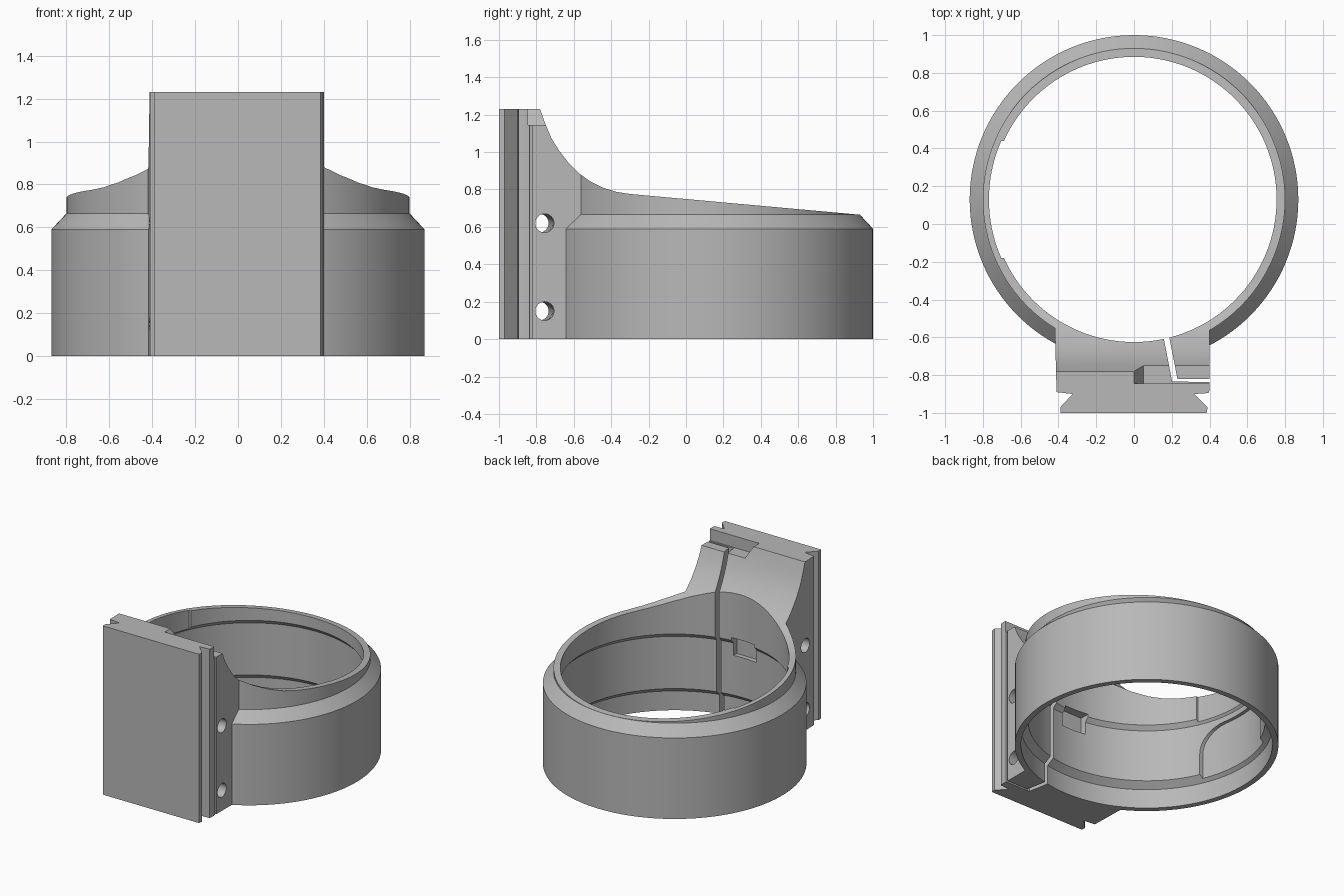
import bpy, bmesh, math
from mathutils import Matrix

cube = bpy.data.objects.get("Cube")
if cube:
    bpy.data.objects.remove(cube, do_unlink=True)

CY = 0.13      # ring axis position in y
SEG = 128

grey = bpy.data.materials.new("plain grey")
grey.use_nodes = True
COLOUR = (0.48, 0.48, 0.48, 1)
grey.diffuse_color = COLOUR
grey.node_tree.nodes["Principled BSDF"].inputs["Base Color"].default_value = COLOUR


def finish(name, bm):
    bmesh.ops.recalc_face_normals(bm, faces=bm.faces)
    mesh = bpy.data.meshes.new(name)
    bm.to_mesh(mesh)
    bm.free()
    mesh.materials.append(grey)
    ob = bpy.data.objects.new(name, mesh)
    bpy.context.collection.objects.link(ob)
    return ob


def lathe(name, profile):
    """Solid of revolution about the ring axis from (radius, z) points."""
    bm = bmesh.new()
    rings = []
    for r, z in profile:
        rings.append([bm.verts.new((r * math.cos(a), CY + r * math.sin(a), z))
                      for a in (2 * math.pi * i / SEG for i in range(SEG))])
    for lo, hi in zip(rings, rings[1:]):
        for i in range(SEG):
            j = (i + 1) % SEG
            bm.faces.new((lo[i], lo[j], hi[j], hi[i]))
    bm.faces.new(rings[0])
    bm.faces.new(rings[-1])
    return finish(name, bm)


def prism(name, points, axis, lo, hi):
    """Extrude a polygon along an axis: (x, y) for z, (y, z) for x, (x, z) for y."""
    place = {"z": lambda p, t: (p[0], p[1], t),
             "x": lambda p, t: (t, p[0], p[1]),
             "y": lambda p, t: (p[0], t, p[1])}[axis]
    bm = bmesh.new()
    face = bm.faces.new([bm.verts.new(place(p, lo)) for p in points])
    new = bmesh.ops.extrude_face_region(bm, geom=[face])["geom"]
    for v in new:
        if isinstance(v, bmesh.types.BMVert):
            v.co["xyz".index(axis)] = hi
    return finish(name, bm)


def boolean(target, tool, operation="DIFFERENCE"):
    mod = target.modifiers.new("cut", "BOOLEAN")
    mod.operation, mod.solver, mod.object = operation, "EXACT", tool
    bpy.context.view_layer.objects.active = target
    bpy.ops.object.modifier_apply(modifier=mod.name)
    bpy.data.objects.remove(tool, do_unlink=True)


# Ring wall with chamfered shoulder
body = lathe("clamp_ring_with_rail", [(0.87, 0), (0.87, 0.59), (0.80, 0.665), (0.80, 1.1)])

# Mounting block with dovetail rail on the front
block = prism("mount_block", [
    (-0.39, -1), (0.385, -1), (0.39, -0.97), (0.32, -0.90), (0.395, -0.895),
    (0.40, -0.88), (0.40, -0.5), (-0.42, -0.5), (-0.41, -0.89), (-0.325, -0.90),
    (-0.39, -0.97)], "z", 0, 1.23)
boolean(body, block, "UNION")

# Stepped bore, wider towards the bottom
boolean(body, lathe("bore", [(0.83, -0.1), (0.83, 0.14), (0.782, 0.18), (0.782, 0.56),
                             (0.755, 0.59), (0.755, 1.5)]))

# Swept upper edge running from the tall block down to the back
sweep = [(-0.78, 1.4), (-0.78, 1.23), (-0.75, 1.145), (-0.72, 1.075), (-0.68, 1.01),
         (-0.63, 0.945), (-0.57, 0.885), (-0.51, 0.842), (-0.44, 0.808), (-0.37, 0.787),
         (-0.3, 0.776), (0.92, 0.666), (1.2, 0.641), (1.2, 1.4)]
boolean(body, prism("top_sweep", sweep, "x", -1.1, 1.1))

# Slit that frees the clamp jaw
boolean(body, prism("clamp_slit", [
    (0.143, -0.53), (0.173, -0.53), (0.23, -0.82), (0.5, -0.822),
    (0.5, -0.838), (0.202, -0.834)], "z", -0.1, 1.4))

# Pocket with a slanted end at the top of the jaw
boolean(body, prism("jaw_pocket", [(0.05, 1.145), (0.5, 1.145), (0.5, 1.3), (-0.04, 1.3)],
                    "y", -0.845, -0.6))

# Two screw holes across the block
for z in (0.15, 0.62):
    bm = bmesh.new()
    tilt = Matrix.Translation((0, -0.77, z)) @ Matrix.Rotation(math.radians(2), 4, "Z")
    bmesh.ops.create_cone(bm, cap_ends=True, segments=32, radius1=0.05, radius2=0.05,
                          depth=1.2, matrix=tilt @ Matrix.Rotation(math.pi / 2, 4, "Y"))
    boolean(body, finish("screw_hole", bm))

# Small notch inside the bore beside the slit
boolean(body, prism("bore_notch", [(-0.12, 0.47), (0.07, 0.47), (0.07, 0.61), (-0.12, 0.61)],
                    "y", -0.685, -0.5))

# Arched recess on the inside of the right wall, with a shallow gap in the lip above
HALF, TOP, ROUND = 0.31, 0.52, 0.18
arch = [(CY - HALF, -0.1), (CY + HALF, -0.1)]
for side, start in ((1, 0), (-1, 90)):
    for k in range(9):
        a = math.radians(start + 90 * k / 8)
        arch.append((CY + side * (HALF - ROUND) + ROUND * math.cos(a),
                     TOP - ROUND + ROUND * math.sin(a)))
gap = [(CY - HALF, 0.4), (CY + HALF, 0.4), (CY + HALF, 1), (CY - HALF, 1)]
for name, outline, radius in (("arch_recess", arch, 0.806), ("lip_gap", gap, 0.768)):
    tool = lathe(name, [(radius, -0.2), (radius, 1.2)])
    boolean(tool, prism("outline", outline, "x", -0.9, -0.4), "INTERSECT")
    boolean(body, tool)

# Smooth curved walls, crisp edges
bpy.ops.object.select_all(action="DESELECT")
body.select_set(True)
bpy.context.view_layer.objects.active = body
bpy.ops.object.shade_smooth_by_angle(angle=math.radians(20))
